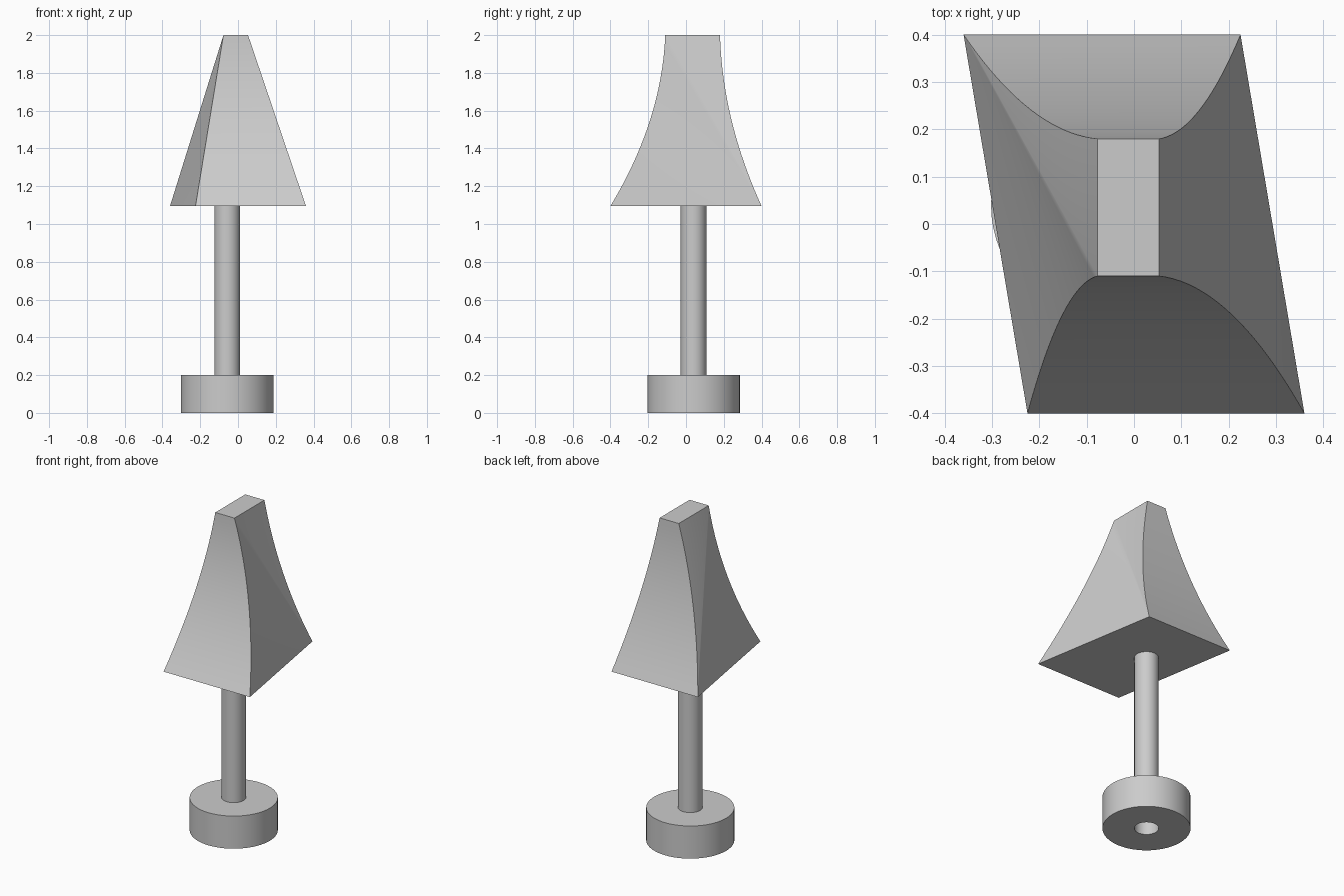
import bpy, bmesh, math

cube = bpy.data.objects.get("Cube")
if cube:
    bpy.data.objects.remove(cube, do_unlink=True)

grey = bpy.data.materials.new("plain_grey")
grey.use_nodes = True
colour = (0.6, 0.6, 0.6, 1)
grey.diffuse_color = colour
grey.node_tree.nodes["Principled BSDF"].inputs["Base Color"].default_value = colour

CX, CY = -0.057, 0.04            # axis of foot and post
POST_R, FOOT_R, FOOT_H = 0.068, 0.245, 0.2
SHADE_Z, TOP_Z = 1.095, 2.0
SIDES, STEPS = 64, 20


def finish(name, bm):
    bmesh.ops.recalc_face_normals(bm, faces=bm.faces)
    mesh = bpy.data.meshes.new(name)
    bm.to_mesh(mesh)
    bm.free()
    mesh.materials.append(grey)
    obj = bpy.data.objects.new(name, mesh)
    bpy.context.collection.objects.link(obj)
    bpy.ops.object.select_all(action='DESELECT')
    obj.select_set(True)
    bpy.context.view_layer.objects.active = obj
    bpy.ops.object.shade_smooth_by_angle(angle=math.radians(30))
    return obj


def revolve(name, profile, closed):
    """Turn a (radius, height) profile about the post axis."""
    bm = bmesh.new()
    rings = [[bm.verts.new((CX + r * math.cos(math.tau * i / SIDES),
                            CY + r * math.sin(math.tau * i / SIDES), z))
              for i in range(SIDES)] for r, z in profile]
    pairs = list(zip(rings, rings[1:]))
    if closed:
        pairs.append((rings[-1], rings[0]))
    for a, b in pairs:
        for i in range(SIDES):
            j = (i + 1) % SIDES
            bm.faces.new((a[i], a[j], b[j], b[i]))
    return finish(name, bm)


# Ring-shaped foot and hollow post standing in its hole
revolve("foot", [(POST_R, 0), (FOOT_R, 0), (FOOT_R, FOOT_H), (POST_R, FOOT_H)], True)
revolve("post", [(POST_R, FOOT_H), (POST_R, SHADE_Z)], False)

# Flared shade: four corner curves, straight in x and bowed in y
bm = bmesh.new()


def corner(top, bottom):
    verts = []
    for k in range(STEPS + 1):
        t = k / STEPS
        bow = 0.12 * t + 0.88 * t * t
        verts.append(bm.verts.new((top[0] + (bottom[0] - top[0]) * t,
                                   top[1] + (bottom[1] - top[1]) * bow,
                                   TOP_Z + (SHADE_Z - TOP_Z) * t)))
    return verts


front_left = corner((0.053, -0.11), (0.36, -0.4))
back_left = corner((0.053, 0.18), (0.225, 0.4))
front_right = corner((-0.077, -0.11), (-0.225, -0.4))
back_right = corner((-0.077, 0.18), (-0.36, 0.4))

# Front and back are ruled across; each side is two fans along a diagonal
for a, b in ((front_left, front_right), (back_left, back_right)):
    for k in range(STEPS):
        bm.faces.new((a[k], a[k + 1], b[k + 1], b[k]))
for front, back in ((front_left, back_left), (front_right, back_right)):
    for k in range(STEPS):
        bm.faces.new((back[-1], front[k], front[k + 1]))
        bm.faces.new((front[0], back[k], back[k + 1]))
for k in (0, -1):
    bm.faces.new((front_left[k], back_left[k], back_right[k], front_right[k]))
finish("shade", bm)
